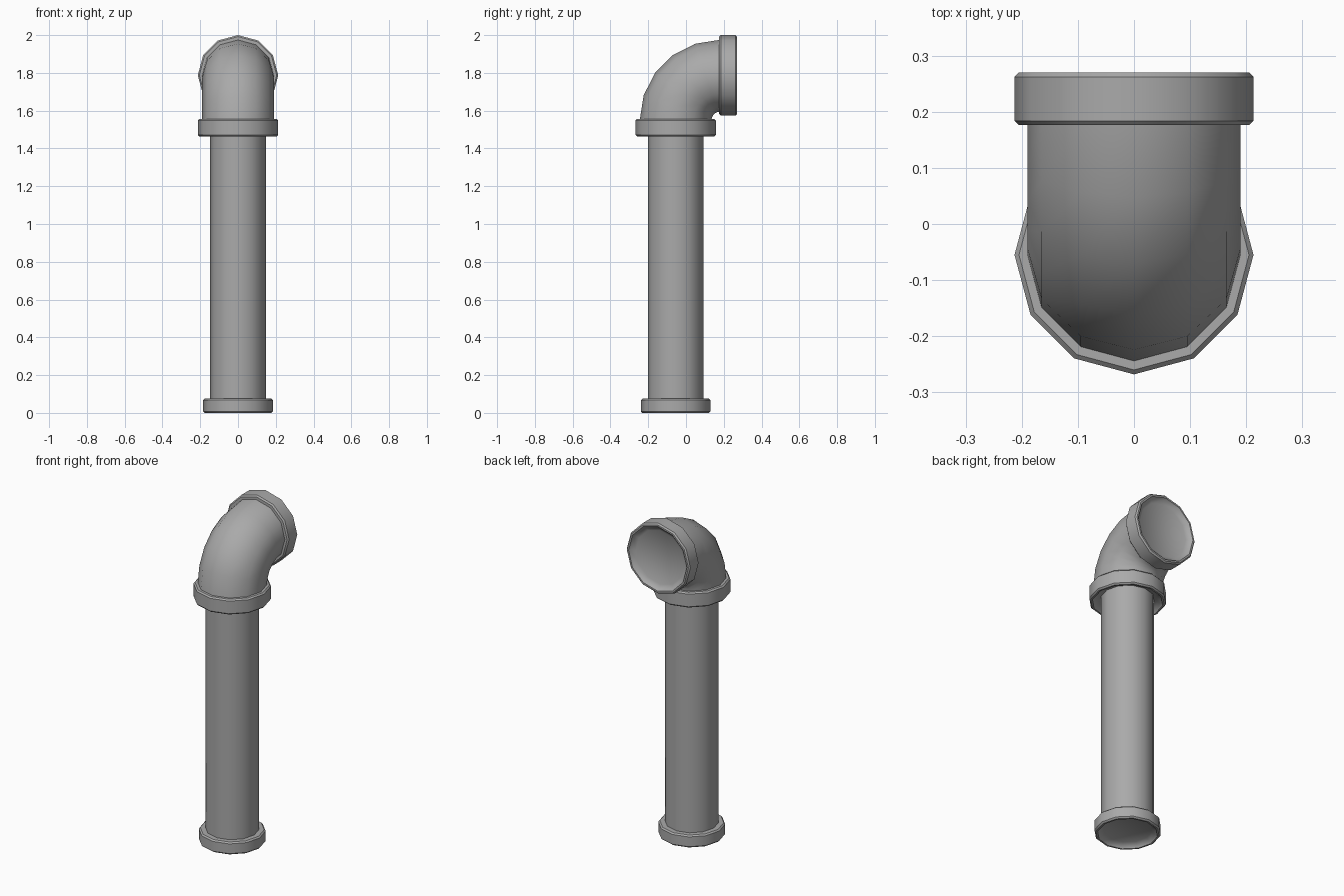
import bpy, bmesh, math
from mathutils import Matrix, Vector

cube = bpy.data.objects.get("Cube")
if cube:
    bpy.data.objects.remove(cube, do_unlink=True)

SIDES = 12
AXIS_Y = -0.055     # y of the upright pipe
MOUTH_Z = 1.787     # height of the sideways opening
BEND_Y, BEND_Z = 0.18, 1.55

grey = bpy.data.materials.new("pipe grey")
grey.use_nodes = True
colour = (0.4, 0.4, 0.4, 1)
grey.diffuse_color = colour
grey.node_tree.nodes["Principled BSDF"].inputs["Base Color"].default_value = colour


def skin(name, rings, caps=()):
    """Join rings of points into a tube and fill the rings listed in caps."""
    bm = bmesh.new()
    loops = [[bm.verts.new(p) for p in ring] for ring in rings]
    for a, b in zip(loops, loops[1:]):
        for i in range(SIDES):
            j = (i + 1) % SIDES
            bm.faces.new((a[i], a[j], b[j], b[i]))
    for c in caps:
        bm.faces.new(loops[c])
    bmesh.ops.recalc_face_normals(bm, faces=bm.faces)
    mesh = bpy.data.meshes.new(name)
    bm.to_mesh(mesh)
    bm.free()
    obj = bpy.data.objects.new(name, mesh)
    bpy.context.collection.objects.link(obj)
    mesh.materials.append(grey)
    bpy.ops.object.select_all(action='DESELECT')
    obj.select_set(True)
    bpy.context.view_layer.objects.active = obj
    bpy.ops.object.shade_smooth_by_angle(angle=math.radians(35))
    return obj


def ring(radius, matrix, height=0):
    """Points of a regular polygon around the matrix's z axis."""
    turn = math.tau / SIDES
    return [matrix @ Vector((radius * math.cos(i * turn), radius * math.sin(i * turn), height))
            for i in range(SIDES)]


def collar(name, radius, depth, matrix):
    """Bevelled band with its recessed, closed mouth at local z = 0."""
    b, wall, recess = 0.008, 0.022, 0.025
    profile = [(radius - 0.05, recess), (radius - wall, b), (radius - wall + 0.004, 0),
               (radius - b, 0), (radius, b), (radius, depth - b),
               (radius - b, depth), (radius - 0.05, depth)]
    return skin(name, [ring(r, matrix, h) for r, h in profile], caps=(0, -1))


# Upright pipe and its two collars
upright = Matrix.Translation((0, AXIS_Y, 0))
skin("main_pipe", [ring(0.147, upright, z) for z in (0.03, 1.5)], caps=(0, -1))
collar("base_collar", 0.184, 0.075, upright)
collar("elbow_collar", 0.213, 0.092, Matrix.Translation((0, AXIS_Y, 1.464)))

# Quarter-turn elbow
bend = BEND_Y - AXIS_Y
rings = []
for step in range(6):
    pivot = Matrix.Translation((0, BEND_Y, BEND_Z)) @ Matrix.Rotation(-step * math.pi / 10, 4, 'X')
    rings.append(ring(0.19, pivot @ Matrix.Translation((0, -bend, 0))))
skin("elbow", rings, caps=(0, -1))

# Sideways mouth at the back
mouth = Matrix.Translation((0, 0.27, MOUTH_Z)) @ Matrix.Rotation(math.pi / 2, 4, 'X')
collar("mouth_collar", 0.213, 0.094, mouth)
